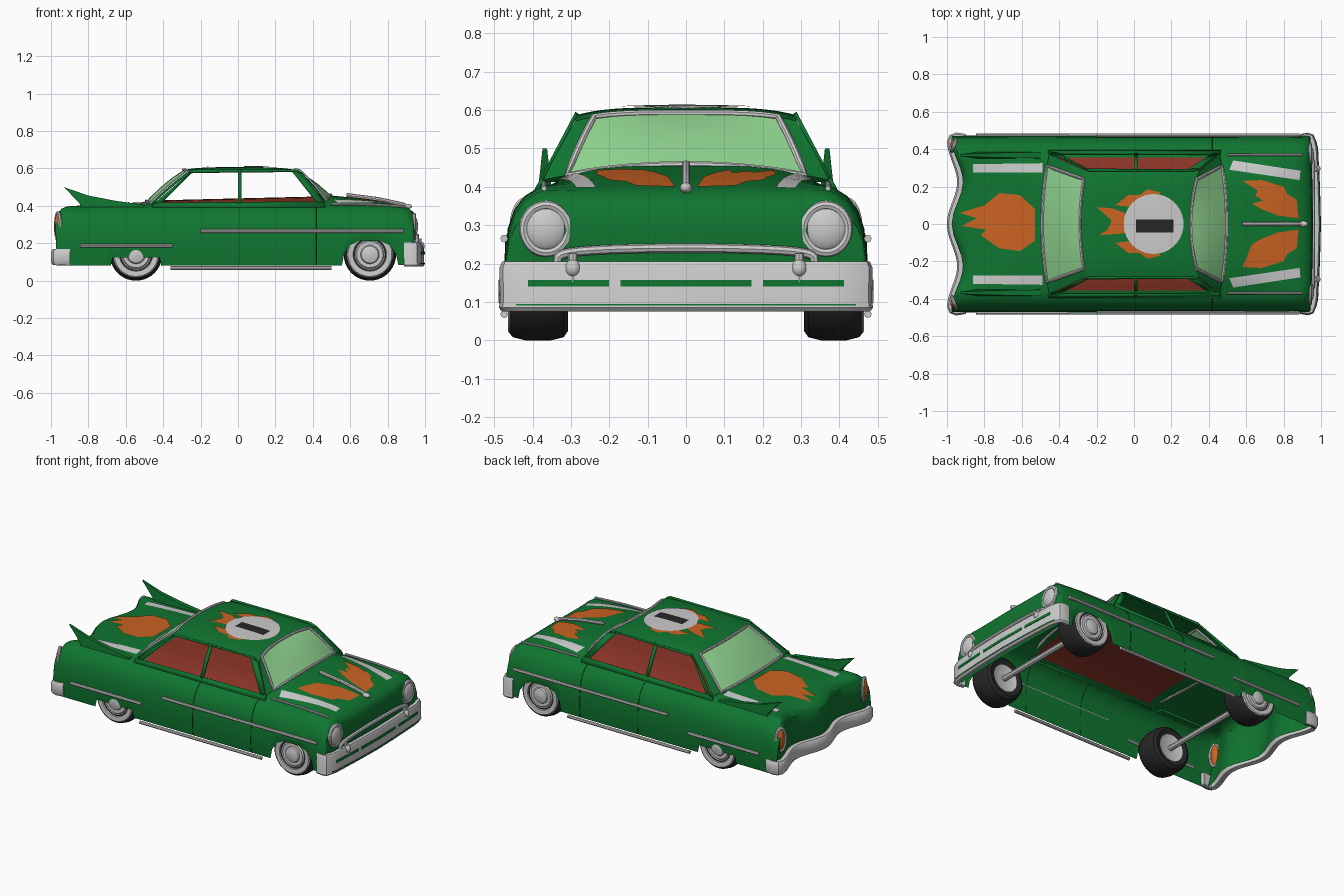
import bpy, bmesh, math
from mathutils import Vector
from mathutils.bvhtree import BVHTree

if "Cube" in bpy.data.objects:
    bpy.data.objects.remove(bpy.data.objects["Cube"])


def material(name, rgb):
    m = bpy.data.materials.new(name)
    m.diffuse_color = (*rgb, 1)
    m.use_nodes = True
    m.node_tree.nodes["Principled BSDF"].inputs["Base Color"].default_value = m.diffuse_color
    return m


GREEN = material("body green", (0.005, 0.18, 0.03))
DARK = material("seam dark green", (0.003, 0.07, 0.012))
GLASS = material("pale green glass", (0.28, 0.66, 0.28))
ORANGE = material("flame orange", (0.6, 0.125, 0.016))
RED = material("interior red", (0.26, 0.035, 0.02))
CHROME = material("light grey chrome", (0.6, 0.6, 0.6))
BLACK = material("tyre black", (0.02, 0.02, 0.02))


def table(x, tab):
    if x <= tab[0][0]:
        return tab[0][1]
    for (a, p), (b, q) in zip(tab, tab[1:]):
        if x <= b:
            return p + (q - p) * (x - a) / (b - a)
    return tab[-1][1]


def finish(o, mats, angle=40):
    for m in mats:
        o.data.materials.append(m)
    bpy.ops.object.select_all(action='DESELECT')
    o.select_set(True)
    bpy.context.view_layer.objects.active = o
    bpy.ops.object.shade_smooth_by_angle(angle=math.radians(angle))
    return o


def mesh(name, verts, faces, *mats, angle=40):
    me = bpy.data.meshes.new(name)
    me.from_pydata([tuple(v) for v in verts], [], faces)
    bm = bmesh.new()
    bm.from_mesh(me)
    bmesh.ops.recalc_face_normals(bm, faces=bm.faces[:])
    bm.to_mesh(me)
    bm.free()
    o = bpy.data.objects.new(name, me)
    bpy.context.collection.objects.link(o)
    return finish(o, mats, angle)


def grid_faces(rows, cols, closed=False):
    n = cols if closed else cols - 1
    return [(i * cols + j, i * cols + (j + 1) % cols, (i + 1) * cols + (j + 1) % cols, (i + 1) * cols + j)
            for i in range(rows - 1) for j in range(n)]


def tube(name, pts, r, mat, cyclic=False):
    c = bpy.data.curves.new(name, 'CURVE')
    c.dimensions, c.bevel_depth, c.bevel_resolution, c.use_fill_caps = '3D', r, 2, True
    s = c.splines.new('POLY')
    s.points.add(len(pts) - 1)
    for p, q in zip(s.points, pts):
        p.co = (*q, 1)
    s.use_cyclic_u = cyclic
    o = bpy.data.objects.new(name, c)
    bpy.context.collection.objects.link(o)
    bpy.ops.object.select_all(action='DESELECT')
    o.select_set(True)
    bpy.context.view_layer.objects.active = o
    bpy.ops.object.convert(target='MESH')
    return finish(bpy.context.view_layer.objects.active, [mat])


def sweep(name, path, sec, mat):
    verts, n = [], len(sec)
    for i, p in enumerate(path):
        a, b = path[max(i - 1, 0)], path[min(i + 1, len(path) - 1)]
        t = Vector((b[0] - a[0], b[1] - a[1])).normalized()
        verts += [(p[0] + t.y * d, p[1] - t.x * d, z) for d, z in sec]
    faces = grid_faces(len(path), n, True) + [tuple(range(n)), tuple(range(len(verts) - n, len(verts)))]
    return mesh(name, verts, faces, mat)


def lathe(name, prof, x, y, s, mat, z=0.14):
    k = 40
    verts = [(x + r * math.cos(a), s * (y + d), z + r * math.sin(a))
             for r, d in prof for a in [2 * math.pi * i / k for i in range(k)]]
    return mesh(name, verts, grid_faces(len(prof), k, True), mat)


def ball(name, loc, scale, mat):
    bpy.ops.mesh.primitive_uv_sphere_add(segments=28, ring_count=14, radius=1, location=loc)
    o = bpy.context.object
    o.name, o.scale = name, scale
    return finish(o, [mat])


# Body shell: cross-sections along x, open underneath
CENTRE = [(-.93, .37), (-.9, .385), (-.8, .4), (-.65, .412), (-.5, .42), (-.4, .43), (0, .44), (.42, .45),
          (.5, .455), (.6, .445), (.75, .425), (.85, .405), (.9, .388), (.925, .365)]
FENDER = [(-.94, .385), (-.9, .4), (.8, .402), (.9, .392), (.925, .372)]
SILL = [(-.68, .08), (-.67, .125), (-.42, .125), (-.41, .08), (.555, .08), (.567, .14), (.6, .19), (.65, .213),
        (.76, .213), (.81, .19), (.845, .14), (.857, .085)]


def section(x):
    zc, zs, zb = table(x, CENTRE), table(x, FENDER), table(x, SILL)
    p = [(y, zs + (zc - zs) * (1 - (y / .36) ** 4)) for y in (0, .06, .12, .17, .22, .26, .3, .33, .355)]
    p += [(.385, zs - .006), (.42, zs - .028), (.447, zs - .065), (.462, zs - .11)]
    lo = zs - .11
    return p + [(.471, lo + (zb - lo) * .35), (.472, lo + (zb - lo) * .7), (.466, zb)]


def rear_wave(y):
    return -.03 * math.cos(2 * math.pi * y / .45)


xs = sorted({round(-.9 + .05 * i, 3) for i in range(37)} | {a for a, _ in SILL} | {-.41, .44, .925, -.925})
rings = [(x, 1) for x in xs]
rings = [(-.91, 0), (-.925, .3), (-.94, .6), (-.945, .92)] + rings + [(.937, .93), (.942, .7), (.934, .35), (.92, 0)]
verts = []
for x, t in rings:
    half = section(x)
    for y, z in [(-a, b) for a, b in reversed(half[1:])] + half:
        k = 1 if t < 1 else max(0, (abs(x) - .85) / .075)
        dx = (rear_wave(y) if x < 0 else .015 * (1 - (y / .47) ** 2)) * min(k, 1)
        verts.append((x + dx, y, .09 + (z - .09) * t if t < 1 else z))
cols = 2 * len(section(0)) - 1
faces = grid_faces(len(rings), cols)
body = mesh("body_shell", verts, faces, GREEN, RED)
for p in body.data.polygons:
    c = p.center
    if -.41 < c.x < .44 and abs(c.y) < .356 and c.z > .39:
        p.material_index = 1  # cabin deck
body_tree = BVHTree.FromPolygons(verts, faces)


# Cabin: curved screens, roof and side pillars
def screen(front, u, v):
    if front:
        a = Vector((.305 + .03 * u * u, .24 * u, .592 - .01 * u ** 4))
        b = Vector((.495 - .025 * u * u, .31 * u, .458 - .028 * u * u))
    else:
        a = Vector((-.29 + .02 * u * u, .24 * u, .592 - .01 * u ** 4))
        b = Vector((-.49 + .025 * u * u, .31 * u, .425 - .01 * u * u))
    p = a.lerp(b, v)
    p.z += .012 * math.sin(math.pi * v) * (1 - .4 * u * u)
    return p


for front, nm in ((True, "windshield"), (False, "rear_window")):
    for part, u0, u1, mat in ((nm, -1, 1, GLASS), (nm + "_pillar_left", 1, 1.2, GREEN), (nm + "_pillar_right", -1.2, -1, GREEN)):
        pts = [screen(front, u0 + (u1 - u0) * i / 12, j / 6) for i in range(13) for j in range(7)]
        mesh(part, pts, grid_faces(13, 7), mat)
    us = [-1 + i / 6 for i in range(13)]
    vs = [j / 6 for j in range(1, 6)]
    loop = [screen(front, u, 0) for u in us] + [screen(front, 1, v) for v in vs]
    loop += [screen(front, u, 1) for u in reversed(us)] + [screen(front, -1, v) for v in reversed(vs)]
    tube(nm + "_frame", loop, .009, CHROME, True)

rv = []
for i in range(17):
    s = i / 16
    for j in range(25):
        u = -1.2 + j * .1
        p = screen(False, u, 0).lerp(screen(True, u, 0), s)
        p.z += .015 * (1 - (2 * s - 1) ** 4)
        rv.append(p)
rf = grid_faces(17, 25)
mesh("roof", rv, rf, GREEN)
roof_tree = BVHTree.FromPolygons(rv, rf)

PILLARS = {"front_pillar": [(.42, .42), (.462, .415), (.348, .571), (.315, .59), (.285, .59)],
           "middle_pillar": [(0, .41), (.02, .41), (.02, .593), (0, .593)],
           "rear_pillar": [(-.455, .405), (-.41, .415), (-.24, .585), (-.262, .571)],
           "window_header": [(-.262, .571), (-.245, .578), (.295, .583), (.348, .571), (.31, .592), (-.24, .592)],
           "window_sill": [(-.46, .39), (.465, .39), (.462, .422), (-.455, .415)]}
for s, side in ((1, "left"), (-1, "right")):
    for nm, pts in PILLARS.items():
        o = mesh(f"{nm}_{side}", [(x, s * (.375 - (z - .42) * .527), z) for x, z in pts], [tuple(range(len(pts)))], GREEN)
        m = o.modifiers.new("thickness", 'SOLIDIFY')
        m.thickness, m.offset = .01, 0

    # Tail fins
    fin = [(-.93, .5), (-.8, .455), (-.66, .428), (-.5, .405), (-.5, .385), (-.84, .385), (-.845, .41)]
    n = len(fin)
    fv = [(x, s * (.368 + d * (.018 - .11 * max(0, z - .39))), z) for d in (-1, 1) for x, z in fin]
    mesh(f"tail_fin_{side}", fv, grid_faces(2, n, True) + [tuple(range(n)), tuple(range(n, 2 * n))], GREEN, angle=30)

    # Chrome side trim, rocker bar and fender strip
    tube(f"front_side_trim_{side}", [(-.2, s * .474, .265), (.885, s * .474, .265)], .01, CHROME)
    tube(f"rear_side_trim_{side}", [(-.845, s * .475, .187), (-.35, s * .475, .187)], .01, CHROME)
    tube(f"rocker_bar_{side}", [(-.36, s * .474, .068), (.5, s * .474, .068)], .01, CHROME)
    tube(f"fender_strip_{side}", [(.5, s * .37, .41), (.7, s * .37, .408), (.9, s * .37, .396)], .007, CHROME)
    for x in (.01, .42):
        tube(f"door_seam_{side}", [(x, s * (y + .0005), z) for y, z in section(x)[9:]], .002, DARK)

    # Headlights and tail lights
    ball(f"headlight_{side}", (.935, s * .365, .29), (.028, .058, .058), CHROME)
    ring = [(math.cos(a), math.sin(a)) for a in [i * math.pi / 16 for i in range(32)]]
    tube(f"headlight_ring_{side}", [(.94, s * .365 + .058 * c, .29 + .062 * d) for c, d in ring], .012, CHROME, True)
    ball(f"tail_light_{side}", (-.962, s * .42, .29), (.02, .028, .068), ORANGE)
    tube(f"tail_light_ring_{side}", [(-.962 + .012 * c * s * s, s * (.42 + .031 * c), .29 + .072 * d) for c, d in ring], .01, CHROME, True)

    # Bumper guards
    ball(f"bumper_guard_{side}", (.972, s * .295, .187), (.025, .022, .024), CHROME)
    tube(f"bumper_guard_post_{side}", [(.978, s * .295, .15), (.968, s * .295, .225)], .012, CHROME)

    # Wheels
    for x, end in ((.705, "front"), (-.545, "rear")):
        lathe(f"{end}_tyre_{side}", [(.08, -.068), (.115, -.078), (.132, -.066), (.14, -.035), (.14, .035), (.132, .066),
                                     (.122, .075), (.08, .068)], x, .385, s, BLACK)
        lathe(f"{end}_whitewall_hub_{side}", [(.124, .073), (.117, .079), (.09, .077), (.086, .064), (.076, .064), (.07, .072),
                                              (.05, .072), (.045, .08), (.02, .087), (.0005, .088)], x, .385, s, CHROME)
        lathe(f"{end}_inner_rim_{side}", [(.085, -.07), (.06, -.06), (.0005, -.06)], x, .385, s, CHROME)

for x, end in ((.705, "front"), (-.545, "rear")):
    tube(f"{end}_axle", [(x, -.34, .14), (x, .34, .14)], .017, CHROME)

# Front bumper with slots and upper bar
NOSE = [(0, .983), (.2, .978), (.4, .968), (.45, .957)]
ends = [(.89, .466), (.93, .473), (.948, .468)]
ys = [-.44 + .04 * i for i in range(23)]
path = [(x, -y) for x, y in ends] + [(table(abs(y), NOSE), y) for y in ys] + [(x, y) for x, y in reversed(ends)]
sweep("front_bumper", path, [(-.015, .08), (.006, .075), (.015, .085), (.012, .1), (.013, .19), (.006, .205), (-.015, .205)], CHROME)
for a, b in ((-.41, -.2), (-.17, .17), (.2, .41)):
    seg = [(table(abs(y), NOSE), y) for y in [a + (b - a) * i / 8 for i in range(9)]]
    sweep("bumper_slot", seg, [(.009, .14), (.0155, .14), (.0155, .157), (.009, .157)], GREEN)
sweep("bumper_lower_line", path[3:-3], [(.01, .09), (.0165, .09), (.0165, .095), (.01, .095)], GREEN)
tube("grille_bar", [(.957, .335 * math.sin(a), .2 + .04 * abs(math.cos(a)) ** .4) for a in
                    [-math.pi / 2 + math.pi * i / 30 for i in range(31)]], .012, CHROME)

# Rear bumper following the wavy tail
tail_ends = [(-.9, .466), (-.95, .474), (-.975, .465)]
path = tail_ends + [(-.958 - .027 * math.cos(2 * math.pi * y / .45), y) for y in [.44 - .02 * i for i in range(45)]]
path += [(x, -y) for x, y in reversed(tail_ends)]
sweep("rear_bumper", path, [(-.02, .09), (.006, .085), (.015, .1), (.015, .155), (.006, .17), (-.02, .17)], CHROME)

# Hood spear
tube("hood_spear", [(.58, 0, .458), (.75, 0, .436), (.88, 0, .408), (.91, 0, .392)], .011, CHROME)
ball("hood_spear_tip", (.905, 0, .397), (.025, .016, .014), CHROME)


# Painted details laid over the surfaces
def decal(name, outline, tree, mat, lift=.004):
    bm = bmesh.new()
    bm.faces.new([bm.verts.new((x, y, 0)) for x, y in outline])
    bmesh.ops.triangulate(bm, faces=bm.faces[:])
    for i in range(-33, 34):
        for no in ((1, 0, 0), (0, 1, 0)):
            bmesh.ops.bisect_plane(bm, geom=bm.verts[:] + bm.edges[:] + bm.faces[:], dist=1e-5,
                                   plane_co=(i * .03, i * .03, 0), plane_no=no)
    for v in bm.verts:
        hit = tree.ray_cast(Vector((v.co.x, v.co.y, 2)), Vector((0, 0, -1)))[0]
        v.co.z = (hit.z if hit else .38) + lift
    bm.normal_update()
    if sum(f.normal.z for f in bm.faces) < 0:
        bmesh.ops.reverse_faces(bm, faces=bm.faces[:])
    me = bpy.data.meshes.new(name)
    bm.to_mesh(me)
    bm.free()
    o = bpy.data.objects.new(name, me)
    bpy.context.collection.objects.link(o)
    return finish(o, [mat])


HOOD = [(.58, .23), (.68, .235), (.8, .2), (.82, .16), (.87, .13), (.88, .03), (.77, .045), (.68, .08), (.63, .11),
        (.69, .125), (.65, .15), (.66, .18)]
CRESCENT = [(-.1, .1), (-.03, .155), (.03, .155), (.07, .185), (.14, .17), (.12, .1), (0, .09)]
for s in (1, -1):
    decal("hood_flame", [(x, s * y) for x, y in HOOD], body_tree, ORANGE)
    decal("roof_flame_edge", [(x, s * y) for x, y in CRESCENT], roof_tree, ORANGE)
    decal("hood_vent", [(x, s * y) for x, y in ((.51, .29), (.53, .34), (.89, .285), (.885, .235))], body_tree, CHROME)
    decal("trunk_vent", [(x, s * y) for x, y in ((-.86, .275), (-.86, .32), (-.49, .325), (-.49, .275))], body_tree, CHROME)
decal("roof_flame", [(-.2, .09), (-.12, .085), (-.05, .06), (-.02, 0), (-.05, -.05), (-.19, -.06), (-.14, -.03), (-.12, .02)],
      roof_tree, ORANGE)
decal("trunk_flame", [(-.93, .06), (-.8, .1), (-.72, .165), (-.61, .155), (-.53, .08), (-.53, -.09), (-.61, -.145),
                      (-.72, -.13), (-.82, -.06), (-.79, -.03), (-.92, -.01), (-.84, .03)], body_tree, ORANGE)
decal("roof_roundel", [(.105 + .16 * math.cos(i * math.pi / 24), .16 * math.sin(i * math.pi / 24)) for i in range(48)],
      roof_tree, CHROME, .006)
decal("roof_bar", [(.01, -.045), (.21, -.045), (.21, .025), (.01, .025)], roof_tree, BLACK, .008)
